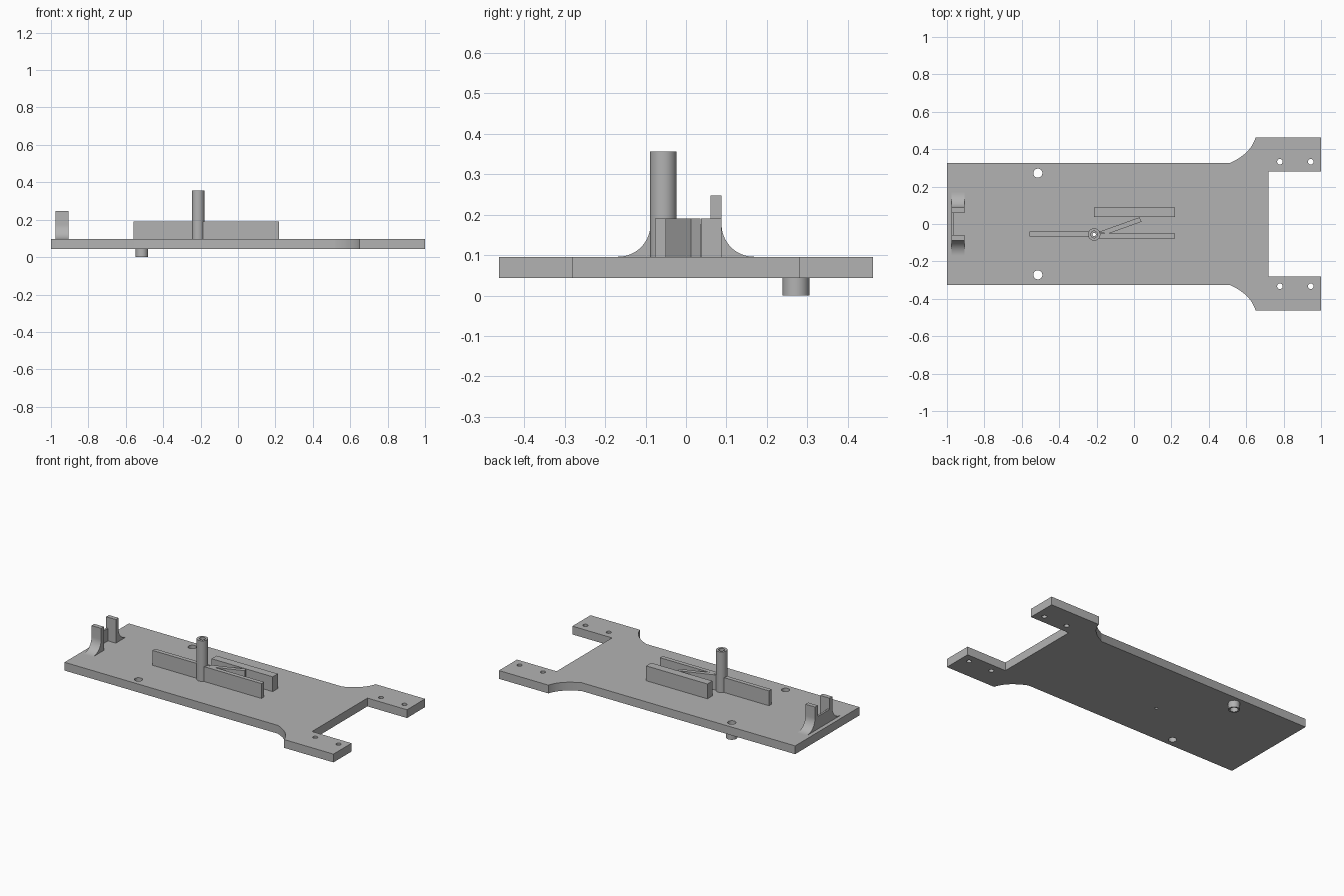
import bpy, bmesh
from math import cos, sin, pi, radians
from mathutils import Matrix, Vector

cube = bpy.data.objects.get("Cube")
if cube:
    bpy.data.objects.remove(cube, do_unlink=True)

# Single grey plastic
GREY = (0.45, 0.45, 0.45, 1)
grey = bpy.data.materials.new("grey_plastic")
grey.use_nodes = True
grey.diffuse_color = GREY
grey.node_tree.nodes["Principled BSDF"].inputs["Base Color"].default_value = GREY

BASE, TOP, WALL = 0.043, 0.096, 0.191
# Maps a profile drawn in (y, z) so that it extrudes along x
ALONG_X = Matrix(((0, 0, 1, 0), (1, 0, 0, 0), (0, 1, 0, 0), (0, 0, 0, 1)))


def circle(x, y, r, n=48):
    return [(x + r * cos(2 * pi * i / n), y + r * sin(2 * pi * i / n)) for i in range(n)]


def rect(x0, x1, y0, y1):
    return [(x0, y0), (x1, y0), (x1, y1), (x0, y1)]


def mirrored(half):
    """Close a half outline (second coordinate positive) across its axis."""
    return half + [(a, -b) for a, b in reversed(half)]


def extrude(name, loops, lo, hi, matrix=Matrix()):
    """Extrude an outline (first loop) with holes (other loops) from lo to hi."""
    curve = bpy.data.curves.new(name, "CURVE")
    curve.dimensions = "2D"
    curve.fill_mode = "BOTH"
    curve.extrude = (hi - lo) / 2
    for loop in loops:
        spline = curve.splines.new("POLY")
        spline.points.add(len(loop) - 1)
        for p, (a, b) in zip(spline.points, loop):
            p.co = (a, b, 0, 1)
        spline.use_cyclic_u = True
    temp = bpy.data.objects.new(name + "_outline", curve)
    bpy.context.collection.objects.link(temp)
    graph = bpy.context.evaluated_depsgraph_get()
    mesh = bpy.data.meshes.new_from_object(temp.evaluated_get(graph))
    bpy.data.objects.remove(temp, do_unlink=True)

    bm = bmesh.new()
    bm.from_mesh(mesh)
    bmesh.ops.remove_doubles(bm, verts=bm.verts, dist=1e-5)
    bmesh.ops.recalc_face_normals(bm, faces=bm.faces)
    bmesh.ops.transform(bm, matrix=matrix @ Matrix.Translation((0, 0, (lo + hi) / 2)), verts=bm.verts)
    bm.to_mesh(mesh)
    bm.free()
    mesh.materials.clear()
    mesh.materials.append(grey)
    obj = bpy.data.objects.new(name, mesh)
    bpy.context.collection.objects.link(obj)
    bpy.ops.object.select_all(action="DESELECT")
    obj.select_set(True)
    bpy.context.view_layer.objects.active = obj
    bpy.ops.object.shade_smooth_by_angle(angle=radians(30))
    return obj


# Base plate: flared shoulders, two legs and a notch between them
a, c, b = Vector((0.51, 0.325)), Vector((0.625, 0.375)), Vector((0.65, 0.463))
flare = [tuple(a * (1 - t) ** 2 + c * 2 * t * (1 - t) + b * t * t) for t in [i / 14 for i in range(15)]]
outline = mirrored([(-1, 0.325)] + flare + [(1, 0.463), (1, 0.28), (0.72, 0.28)])
post_x, post_y = -0.213, -0.056
holes = [circle(post_x, post_y, 0.009)]
for side in (-1, 1):
    holes.append(circle(-0.514, side * 0.272, 0.024))
    holes += [circle(x, side * 0.333, 0.015) for x in (0.78, 0.945)]
extrude("base_plate", [outline] + holes, BASE, TOP)

# Hollow boss under the plate and hollow post on top
extrude("lower_boss", [circle(-0.514, 0.272, 0.033), circle(-0.514, 0.272, 0.024)], 0, BASE)
extrude("post", [circle(post_x, post_y, 0.033), circle(post_x, post_y, 0.018)], TOP, 0.356)

# Upright walls around the post
extrude("left_wall", [rect(-0.19, 0.22, -0.077, -0.05)], TOP, WALL)
extrude("right_wall", [rect(-0.56, -0.236, -0.066, -0.039)], TOP, WALL)
extrude("back_wall", [rect(-0.213, 0.22, 0.037, 0.088)], TOP, WALL)
extrude("slanted_wall", [[(-0.14, -0.053), (0.04, 0.012), (0.03, 0.036), (-0.19, -0.043)]], TOP, WALL)

# Cradle: two tabs with curved feet and a thin web joining them
R, IN, OUT = 0.08, 0.06, 0.088
foot = [(OUT + R - R * sin(t), TOP + R - R * cos(t)) for t in [i * pi / 32 for i in range(17)]]
tab = [(IN, TOP)] + foot + [(OUT, 0.247), (IN, 0.247)]
for name, side in (("front_tab", -1), ("back_tab", 1)):
    extrude(name, [[(side * y, z) for y, z in tab]], -0.975, -0.907, ALONG_X)
extrude("tab_web", [rect(-IN, IN, TOP, TOP + R)], -0.975, -0.962, ALONG_X)
